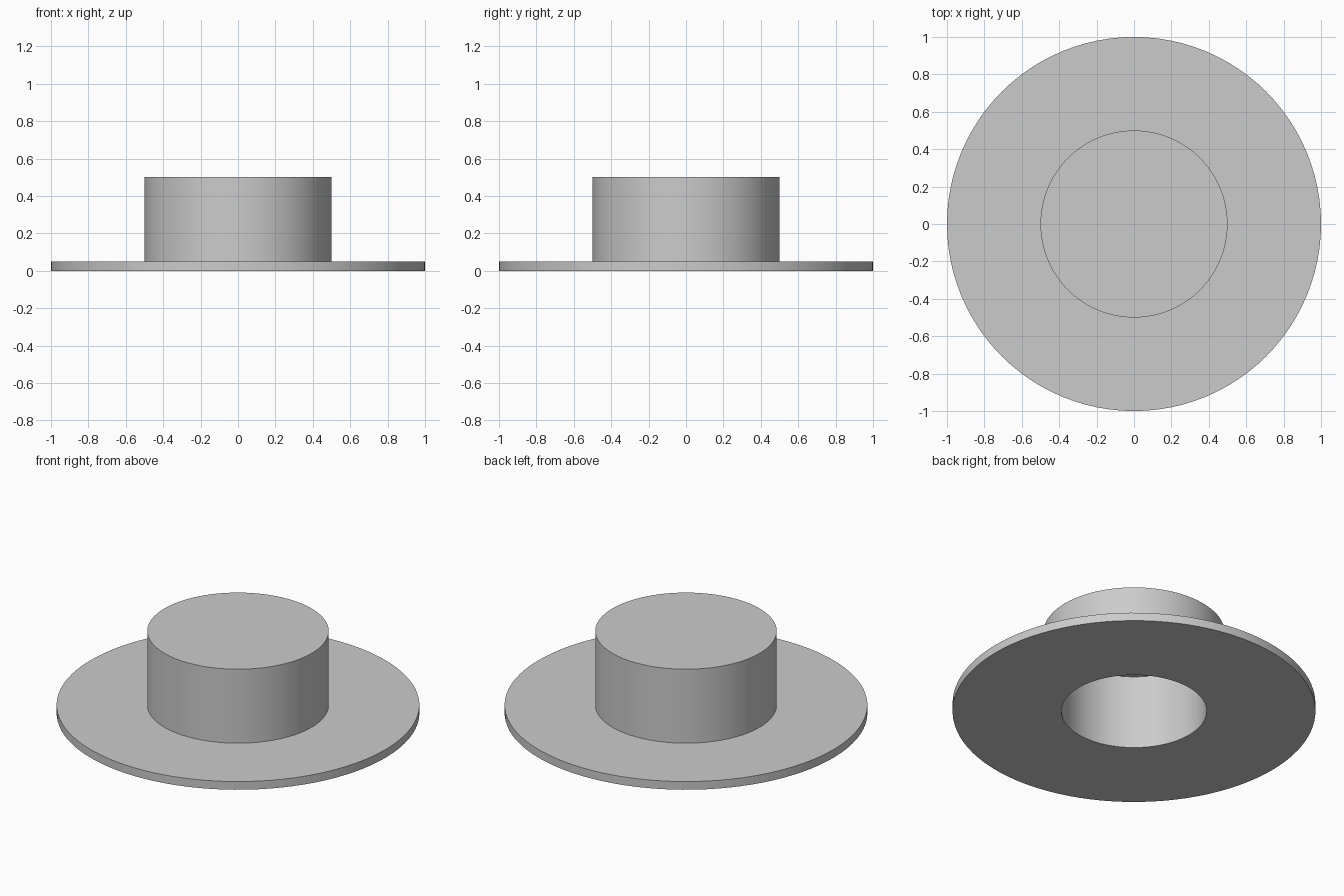
import bpy, bmesh, math

if "Cube" in bpy.data.objects:
    bpy.data.objects.remove(bpy.data.objects["Cube"])

grey = bpy.data.materials.new("plain grey")
grey.diffuse_color = (0.6, 0.6, 0.6, 1.0)
grey.use_nodes = True
grey.node_tree.nodes["Principled BSDF"].inputs["Base Color"].default_value = grey.diffuse_color

# Half section of the flanged cap: underside recess, flange, crown
profile = [(0, 0.45), (0.4, 0.45), (0.4, 0), (1, 0),
           (1, 0.05), (0.5, 0.05), (0.5, 0.5), (0, 0.5)]

# Revolve the section about the z axis
bm = bmesh.new()
verts = [bm.verts.new((r, 0, z)) for r, z in profile]
edges = [bm.edges.new(pair) for pair in zip(verts, verts[1:])]
bmesh.ops.spin(bm, geom=verts + edges, cent=(0, 0, 0), axis=(0, 0, 1),
               angle=math.tau, steps=96, use_merge=True)
bmesh.ops.remove_doubles(bm, verts=bm.verts[:], dist=1e-5)
bmesh.ops.recalc_face_normals(bm, faces=bm.faces[:])

mesh = bpy.data.meshes.new("flanged_cap")
bm.to_mesh(mesh)
bm.free()
mesh.materials.append(grey)
cap = bpy.data.objects.new("flanged_cap", mesh)
bpy.context.collection.objects.link(cap)

# Smooth round walls, sharp rims
bpy.context.view_layer.objects.active = cap
cap.select_set(True)
bpy.ops.object.shade_smooth_by_angle(angle=math.radians(30))
